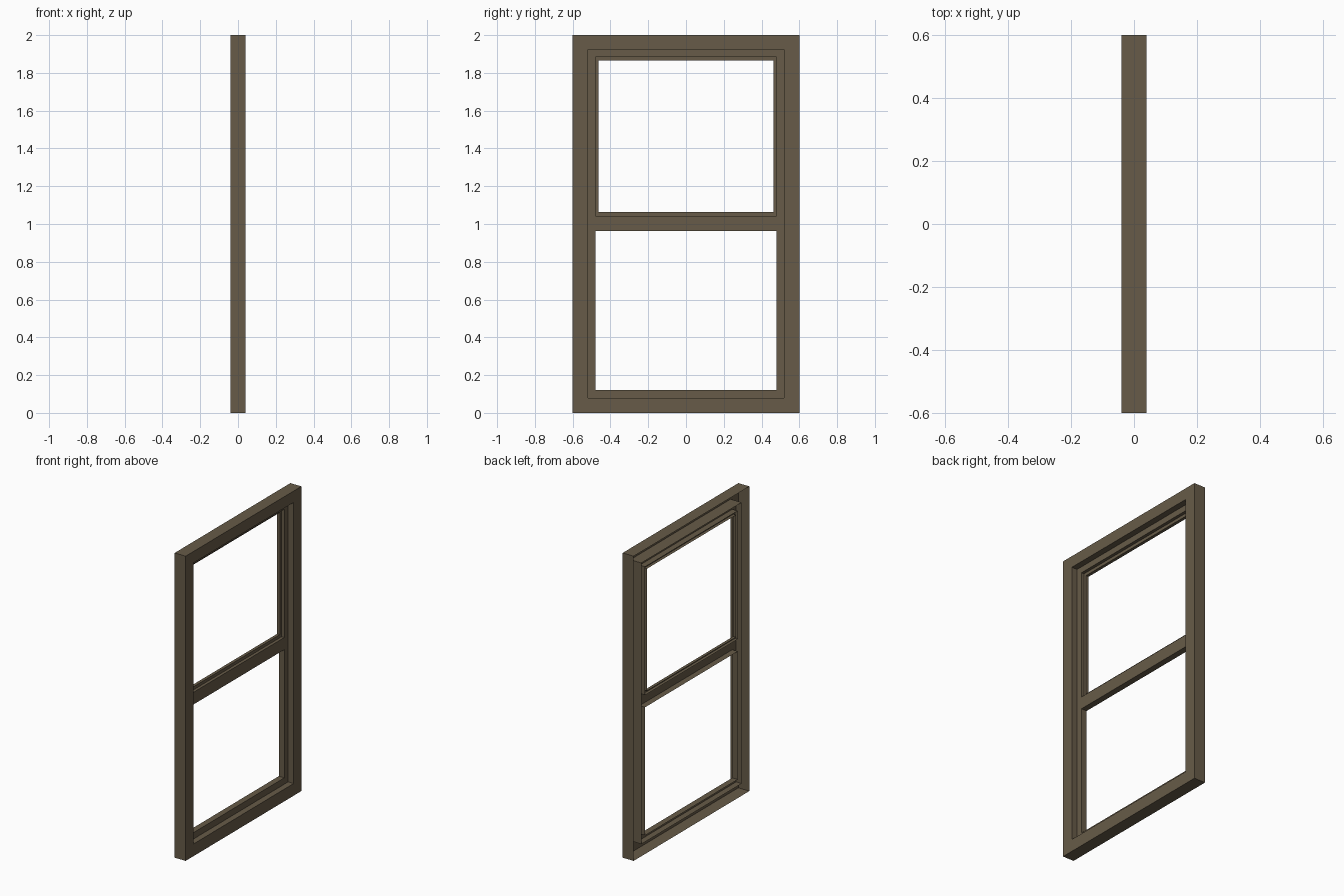
import bpy, bmesh

if "Cube" in bpy.data.objects:
    bpy.data.objects.remove(bpy.data.objects["Cube"])

BACK = -0.04  # all channels are open towards the back (-x) plane

brown = bpy.data.materials.new("bronze_brown")
brown.diffuse_color = (0.135, 0.105, 0.065, 1.0)
brown.use_nodes = True
brown.node_tree.nodes["Principled BSDF"].inputs["Base Color"].default_value = brown.diffuse_color


def channel(name, ys, zs, holes, x_front, outer_walls):
    """Flat plate facing +x with rectangular holes; its rims fold back to BACK."""
    bm = bmesh.new()
    grid = [[bm.verts.new((x_front, y, z)) for z in zs] for y in ys]
    for i in range(len(ys) - 1):
        for j in range(len(zs) - 1):
            if (i, j) not in holes:
                bm.faces.new((grid[i][j], grid[i + 1][j],
                              grid[i + 1][j + 1], grid[i][j + 1]))

    def on_outside(e):
        a, b = (v.co for v in e.verts)
        return any(abs(a[k] - lim) < 1e-5 and abs(b[k] - lim) < 1e-5
                   for k, lims in ((1, (ys[0], ys[-1])), (2, (zs[0], zs[-1])))
                   for lim in lims)

    # fold the boundary edges back, keeping normals consistent with the plate
    rims = [e.link_loops[0] for e in bm.edges
            if e.is_boundary and (outer_walls or not on_outside(e))]
    pairs = [(l.vert, l.link_loop_next.vert) for l in rims]
    back = {}
    for a, b in pairs:
        for v in (a, b):
            if v not in back:
                back[v] = bm.verts.new((BACK, v.co.y, v.co.z))
        bm.faces.new((b, a, back[a], back[b]))

    loose = [v for v in bm.verts if not v.link_faces]
    bmesh.ops.delete(bm, geom=loose, context='VERTS')
    mesh = bpy.data.meshes.new(name)
    bm.to_mesh(mesh)
    bm.free()
    mesh.materials.append(brown)
    obj = bpy.data.objects.new(name, mesh)
    bpy.context.collection.objects.link(obj)
    return obj


# outer casing
channel("outer_frame", (-0.6, -0.52, 0.52, 0.6), (0, 0.08, 1.925, 2.0),
        {(1, 1)}, 0.04, True)

# inner frame with the middle rail, set back from the casing
channel("inner_frame_and_rail", (-0.52, -0.48, 0.48, 0.52),
        (0.08, 0.122, 0.963, 1.043, 1.885, 1.925),
        {(1, 1), (1, 3)}, 0.0, False)

# narrow bead around the upper light
channel("upper_bead", (-0.48, -0.462, 0.462, 0.48),
        (1.043, 1.063, 1.865, 1.885), {(1, 1)}, -0.02, False)
